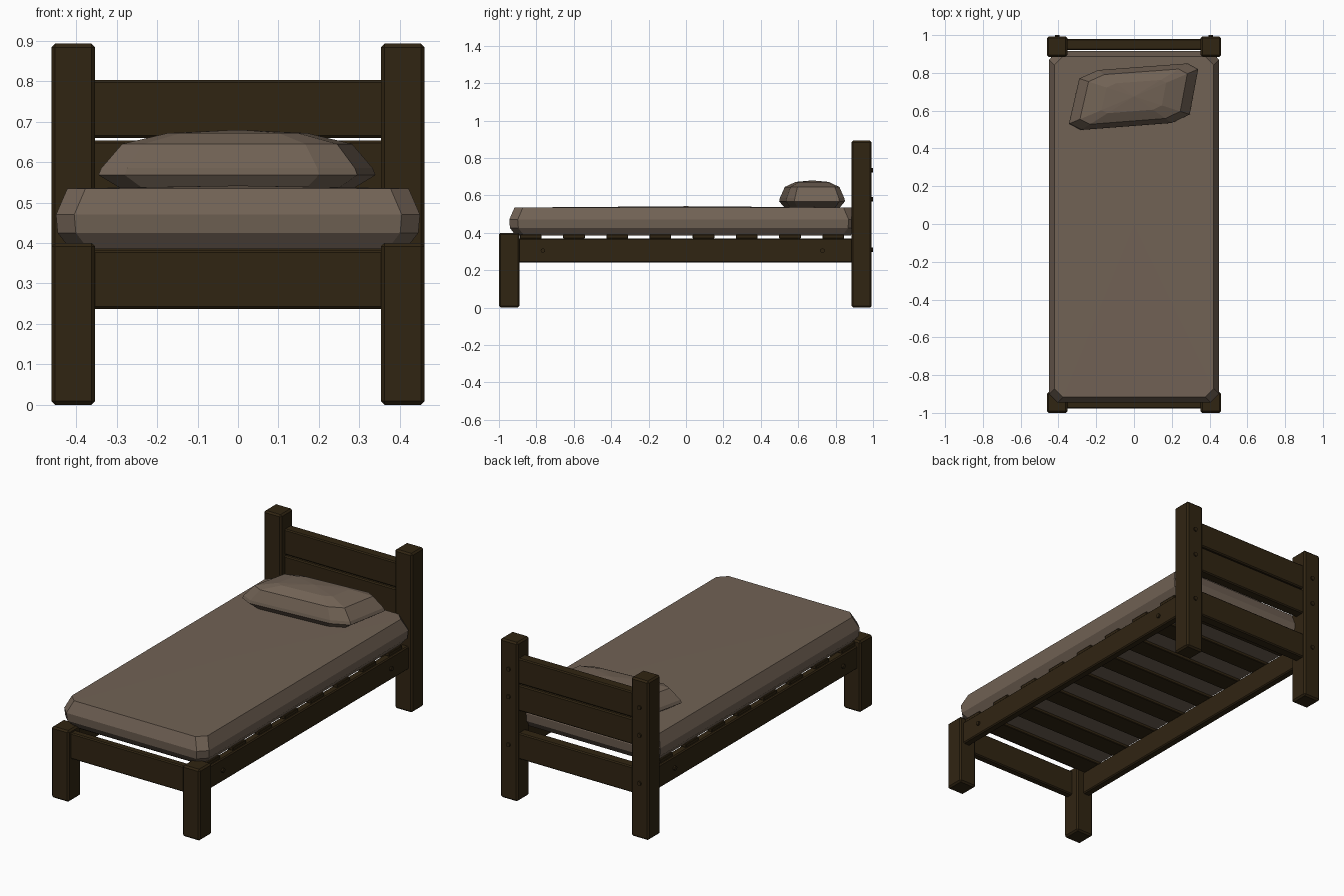
import bpy, bmesh, math
from mathutils import Vector, Matrix

cube = bpy.data.objects.get("Cube")
if cube:
    bpy.data.objects.remove(cube, do_unlink=True)


def material(name, rgb):
    m = bpy.data.materials.new(name)
    m.use_nodes = True
    m.diffuse_color = (*rgb, 1)
    m.node_tree.nodes["Principled BSDF"].inputs["Base Color"].default_value = (*rgb, 1)
    return m


WOOD = material("dark_wood", (0.03, 0.018, 0.006))
CLOTH = material("beige_cloth", (0.165, 0.122, 0.09))


def finish(name, bm, mat):
    bmesh.ops.recalc_face_normals(bm, faces=bm.faces)
    me = bpy.data.meshes.new(name)
    bm.to_mesh(me)
    bm.free()
    me.materials.append(mat)
    ob = bpy.data.objects.new(name, me)
    bpy.context.collection.objects.link(ob)
    return ob


def beam(name, lo, hi, bevel=0.006):
    """Chamfered timber between two opposite corners."""
    lo, hi = Vector(lo), Vector(hi)
    bm = bmesh.new()
    bmesh.ops.create_cube(bm, size=1)
    for v in bm.verts:
        v.co = (lo + hi) / 2 + v.co * (hi - lo)
    bmesh.ops.bevel(bm, geom=bm.edges[:], offset=bevel, segments=1, affect='EDGES')
    return finish(name, bm, WOOD)


def bolt(name, centre, axis):
    """Small round bolt head with its axis along x or y."""
    bm = bmesh.new()
    turn = Matrix.Rotation(math.pi / 2, 4, 'Y' if axis == 'x' else 'X')
    bmesh.ops.create_cone(bm, cap_ends=True, segments=10, radius1=0.012, radius2=0.012,
                          depth=0.016, matrix=Matrix.Translation(centre) @ turn)
    return finish(name, bm, WOOD)


def loft(name, rings, crown):
    """Soft body from stacked outlines, closed by a crown point."""
    bm = bmesh.new()
    loops = [[bm.verts.new(p) for p in ring] for ring in rings]
    n = len(loops[0])
    for a, b in zip(loops, loops[1:]):
        for i in range(n):
            j = (i + 1) % n
            bm.faces.new((a[i], a[j], b[j], b[i]))
    bm.faces.new(loops[0][::-1])
    top = bm.verts.new(crown)
    for i in range(n):
        bm.faces.new((loops[-1][i], loops[-1][(i + 1) % n], top))
    return finish(name, bm, CLOTH)


def octagon(hx, hy, cut, cy, z):
    quarter = [(hx, hy - cut), (hx - cut, hy)]
    pts = []
    for sx, sy in ((1, 1), (-1, 1), (-1, -1), (1, -1)):
        order = quarter if sx * sy > 0 else quarter[::-1]
        pts += [(sx * x, cy + sy * y, z) for x, y in order]
    return pts


# Posts, side rails and bolts on both sides
for side, s in (("left", 1), ("right", -1)):
    def span(a, b):
        return sorted((s * a, s * b))
    x0, x1 = span(0.353, 0.461)
    beam(f"{side}_head_post", (x0, 0.885, 0), (x1, 0.993, 0.893), 0.009)
    beam(f"{side}_foot_post", (x0, -1.0, 0), (x1, -0.89, 0.4), 0.009)
    r0, r1 = span(0.395, 0.439)
    beam(f"{side}_side_rail", (r0, -0.93, 0.24), (r1, 0.93, 0.37))
    for i, y in enumerate((-0.765, 0.73)):
        bolt(f"{side}_rail_bolt_{i + 1}", (s * 0.441, y, 0.305), 'x')
    for i, z in enumerate((0.31, 0.58, 0.735)):
        bolt(f"{side}_post_bolt_{i + 1}", (s * 0.407, 0.992, z), 'y')

# Cross boards at the head and foot
for name, y0, y1, z0, z1 in (("foot_rail", -0.978, -0.935, 0.237, 0.383),
                             ("head_rail", 0.92, 0.98, 0.237, 0.383),
                             ("lower_headboard", 0.92, 0.98, 0.508, 0.653),
                             ("upper_headboard", 0.92, 0.98, 0.66, 0.803)):
    beam(name, (-0.37, y0, z0), (0.37, y1, z1))

# Slats
for i in range(8):
    y = -0.83 + i * 0.231
    beam(f"slat_{i + 1}", (-0.43, y - 0.058, 0.369), (0.43, y + 0.058, 0.39), 0.003)

# Mattress
levels = ((0.035, 0.385), (0.004, 0.425), (0.0, 0.47), (0.028, 0.535))
loft("mattress", [octagon(0.45 - d, 0.93 - d, 0.045, -0.015, z) for d, z in levels],
     (0, 0, 0.542))

# Pillow, lying slightly askew
outline = [(-0.345, 0.53), (-0.28, 0.498), (0.2, 0.535), (0.295, 0.58),
           (0.34, 0.82), (0.285, 0.85), (-0.19, 0.815), (-0.29, 0.77)]
mid = Vector((0, 0.675))


def pillow_ring(scale, z):
    return [(*(mid + (Vector(p) - mid) * scale), z) for p in outline]


loft("pillow", [pillow_ring(k, z) for k, z in
                ((0.84, 0.535), (1, 0.568), (0.98, 0.585), (0.83, 0.645), (0.5, 0.672))],
     (*mid, 0.68))
